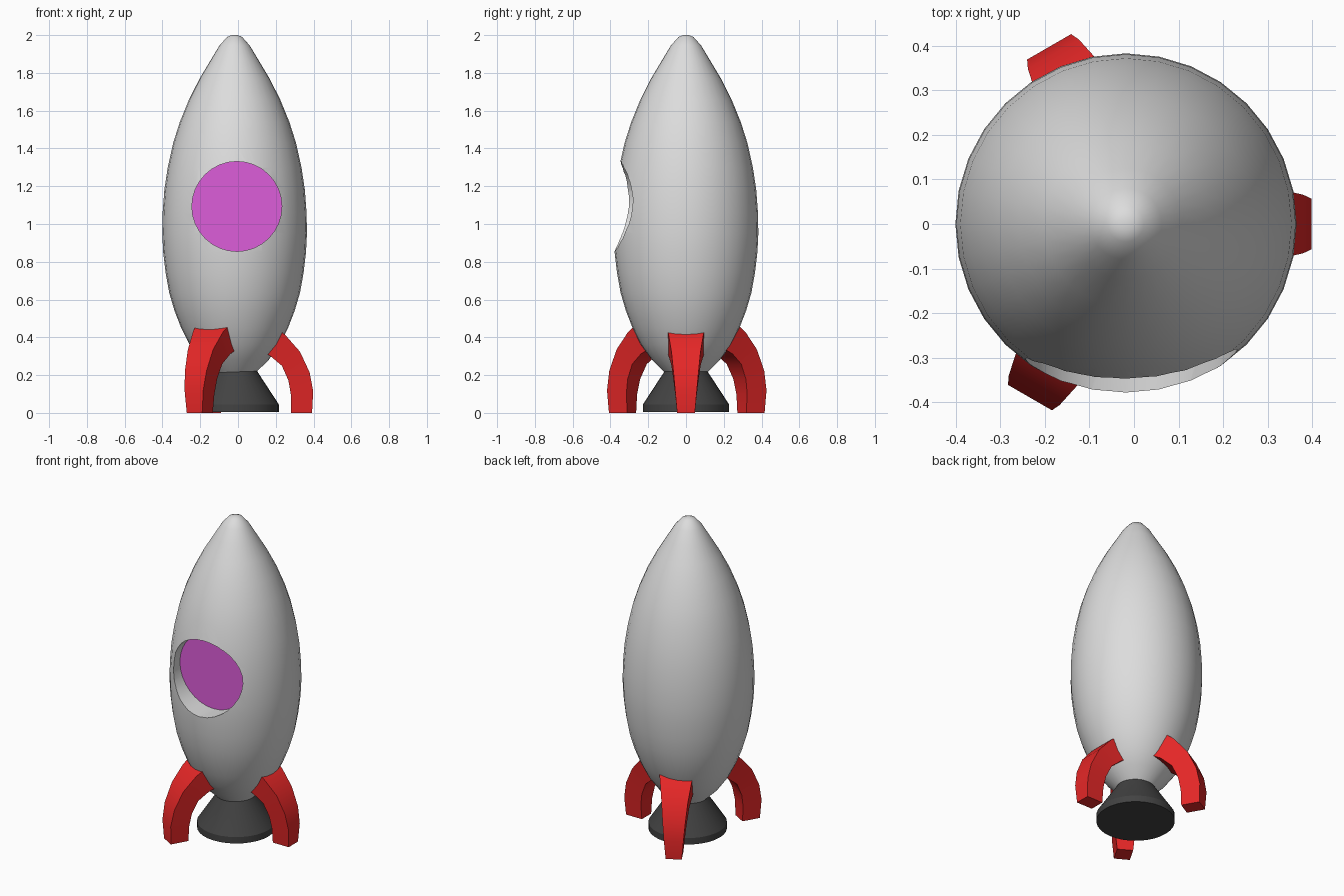
import bpy, bmesh, math
from mathutils import Matrix, Vector

if "Cube" in bpy.data.objects:
    bpy.data.objects.remove(bpy.data.objects["Cube"])


def material(name, color):
    m = bpy.data.materials.new(name)
    m.diffuse_color = (*color, 1)
    m.use_nodes = True
    m.node_tree.nodes["Principled BSDF"].inputs["Base Color"].default_value = m.diffuse_color
    return m


GREY = material("hull grey", (0.72, 0.72, 0.72))
PURPLE = material("window purple", (0.72, 0.11, 0.70))
RED = material("fin red", (0.78, 0.02, 0.02))
DARK = material("nozzle dark grey", (0.055, 0.055, 0.055))


def finish(name, bm, mat):
    bmesh.ops.recalc_face_normals(bm, faces=bm.faces)
    me = bpy.data.meshes.new(name)
    bm.to_mesh(me)
    bm.free()
    ob = bpy.data.objects.new(name, me)
    bpy.context.collection.objects.link(ob)
    me.materials.append(mat)
    return ob


def activate(ob):
    bpy.ops.object.select_all(action='DESELECT')
    ob.select_set(True)
    bpy.context.view_layer.objects.active = ob


def smooth(ob, degrees):
    activate(ob)
    bpy.ops.object.shade_smooth_by_angle(angle=math.radians(degrees))


def loft(rings):
    """Closed skin through rings of points, capped at both ends."""
    bm = bmesh.new()
    rows = [[bm.verts.new(p) for p in ring] for ring in rings]
    n = len(rows[0])
    for a, b in zip(rows, rows[1:]):
        for i in range(n):
            j = (i + 1) % n
            bm.faces.new((a[i], a[j], b[j], b[i]))
    bm.faces.new(rows[0])
    bm.faces.new(rows[-1])
    return bm


def lathe(profile, cx, sides=32):
    return loft([[(cx + r * math.cos(i * math.tau / sides),
                   r * math.sin(i * math.tau / sides), z)
                  for i in range(sides)] for r, z in profile])


# Hull: smooth spindle
hull_profile = [(0.112, 0.213), (0.18, 0.28), (0.238, 0.36), (0.283, 0.45),
                (0.318, 0.54), (0.346, 0.635), (0.365, 0.74), (0.378, 0.85),
                (0.383, 0.95), (0.381, 1.06), (0.372, 1.18), (0.354, 1.30),
                (0.325, 1.43), (0.290, 1.54), (0.241, 1.66), (0.185, 1.77),
                (0.125, 1.87), (0.080, 1.945), (0.040, 1.99), (0.015, 2.0)]
hull = finish("hull", lathe(hull_profile, -0.018), GREY)
hull.data.materials.append(PURPLE)

# Round window recess cut from the front
FLOOR = -0.24
bm = bmesh.new()
bmesh.ops.create_cone(bm, cap_ends=True, segments=32, radius1=0.238, radius2=0.238,
                      depth=0.4, matrix=Matrix.Translation((-0.006, FLOOR - 0.2, 1.093))
                      @ Matrix.Rotation(math.pi / 2, 4, 'X'))
cutter = finish("window_cutter", bm, GREY)
cutter.hide_render = True
cut = hull.modifiers.new("window", 'BOOLEAN')
cut.operation = 'DIFFERENCE'
cut.solver = 'EXACT'
cut.object = cutter
activate(hull)
bpy.ops.object.modifier_apply(modifier=cut.name)
bpy.data.objects.remove(cutter)

# Window pane is the flat floor of the recess
for f in hull.data.polygons:
    pane = f.normal.y < -0.99 and abs(f.center.y - FLOOR) < 0.005
    f.material_index = 1 if pane else 0
smooth(hull, 30)

# Engine nozzle
nozzle = finish("nozzle", lathe([(0.105, 0.24), (0.117, 0.215), (0.228, 0.045),
                                 (0.228, 0.004)], -0.012), DARK)
smooth(nozzle, 30)

# Curved fins: outer point, inner point, half width
stations = [((0.205, 0.445), (0.12, 0.325), 0.100),
            ((0.249, 0.414), (0.17, 0.302), 0.092),
            ((0.328, 0.324), (0.232, 0.250), 0.077),
            ((0.379, 0.215), (0.267, 0.172), 0.066),
            ((0.398, 0.115), (0.280, 0.095), 0.057),
            ((0.392, 0.0), (0.280, 0.0), 0.047)]
# angle, pivot, stretch of each fin
fins = [("right_fin", 0, (0, 0), 1.0),
        ("back_left_fin", 120, (0.0085, 0.053), 1.035),
        ("front_left_fin", 240, (-0.0345, -0.045), 1.035)]
for name, angle, pivot, k in fins:
    rings = [[Vector((o[0], -w, o[1] * k)), Vector((o[0], w, o[1] * k)),
              Vector((i[0], w, i[1] * k)), Vector((i[0], -w, i[1] * k))]
             for o, i, w in stations]
    bm = loft(rings)
    bm.transform(Matrix.Translation((*pivot, 0)) @ Matrix.Rotation(math.radians(angle), 4, 'Z'))
    smooth(finish(name, bm, RED), 35)
